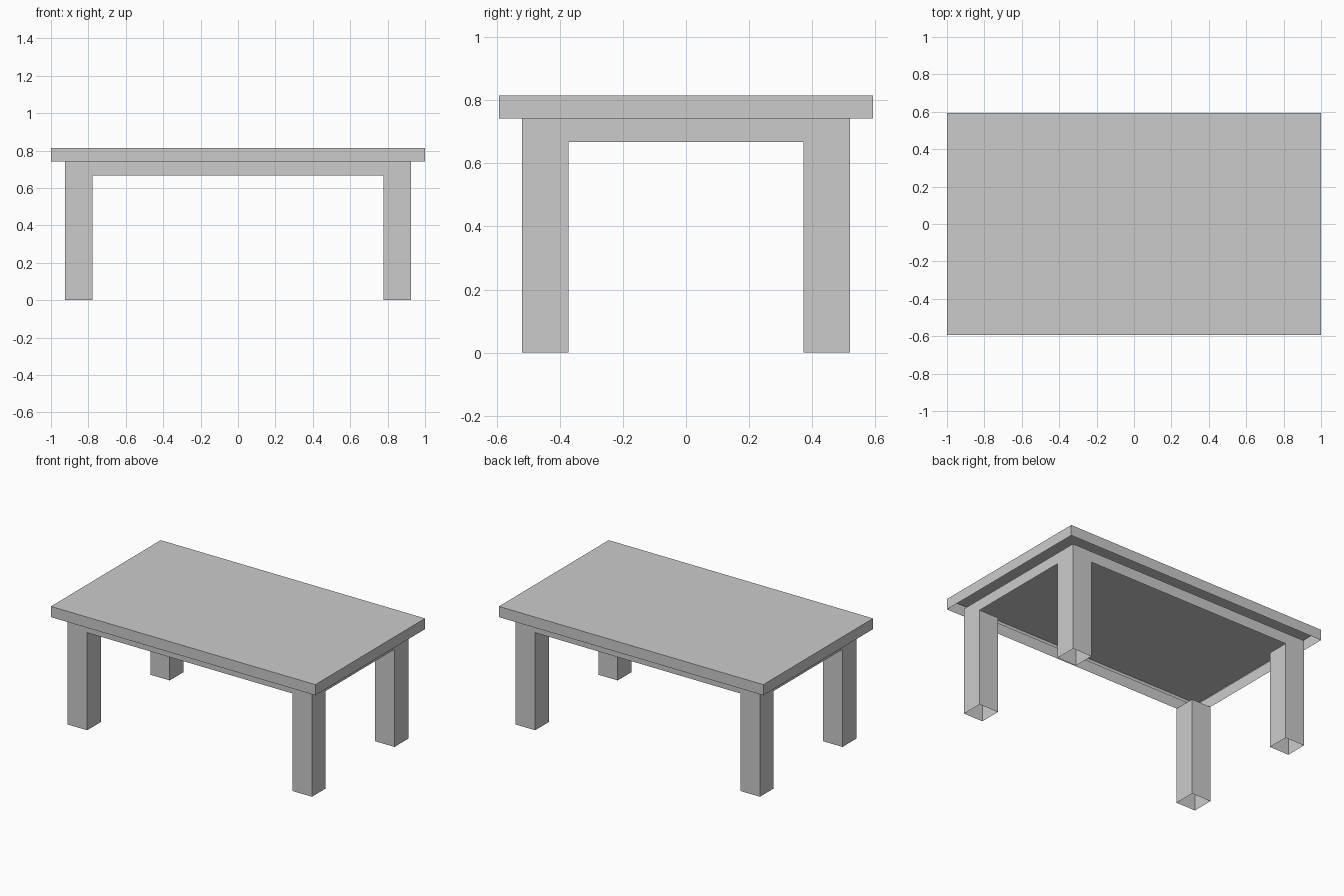
import bpy, bmesh

if "Cube" in bpy.data.objects:
    bpy.data.objects.remove(bpy.data.objects["Cube"])

FOOT, APRON_BOTTOM, APRON_TOP, TOP = 0.0, 0.667, 0.742, 0.815
XO, XI = 0.924, 0.777     # outer and inner leg faces along x
YO, YI = 0.52, 0.372      # outer and inner leg faces along y
TX, TY = 1.0, 0.593       # tabletop half sizes


def finish(bm, name):
    bmesh.ops.remove_doubles(bm, verts=bm.verts, dist=1e-4)
    mesh = bpy.data.meshes.new(name)
    bm.to_mesh(mesh)
    bm.free()
    obj = bpy.data.objects.new(name, mesh)
    bpy.context.collection.objects.link(obj)
    return obj


def wall_loop(bm, points, z0, z1):
    """Upright faces around a counter-clockwise loop, open above and below."""
    for a, b in zip(points, points[1:] + points[:1]):
        corners = [(*a, z0), (*b, z0), (*b, z1), (*a, z1)]
        bm.faces.new([bm.verts.new(c) for c in corners])


# Tabletop: a top face with a rim, open underneath
bm = bmesh.new()
outline = [(-TX, -TY), (TX, -TY), (TX, TY), (-TX, TY)]
wall_loop(bm, outline, APRON_TOP, TOP)
bm.faces.new([bm.verts.new((x, y, TOP)) for x, y in outline])
finish(bm, "tabletop")

# Four hollow legs joined by a thin apron flush with their outer faces
bm = bmesh.new()
for x0, x1 in ((-XO, -XI), (XI, XO)):
    for y0, y1 in ((-YO, -YI), (YI, YO)):
        wall_loop(bm, [(x0, y0), (x1, y0), (x1, y1), (x0, y1)], FOOT, APRON_BOTTOM)
rim = [(-XO, -YO), (-XI, -YO), (XI, -YO), (XO, -YO), (XO, -YI), (XO, YI),
       (XO, YO), (XI, YO), (-XI, YO), (-XO, YO), (-XO, YI), (-XO, -YI)]
wall_loop(bm, rim, APRON_BOTTOM, APRON_TOP)
finish(bm, "legs_and_apron")
